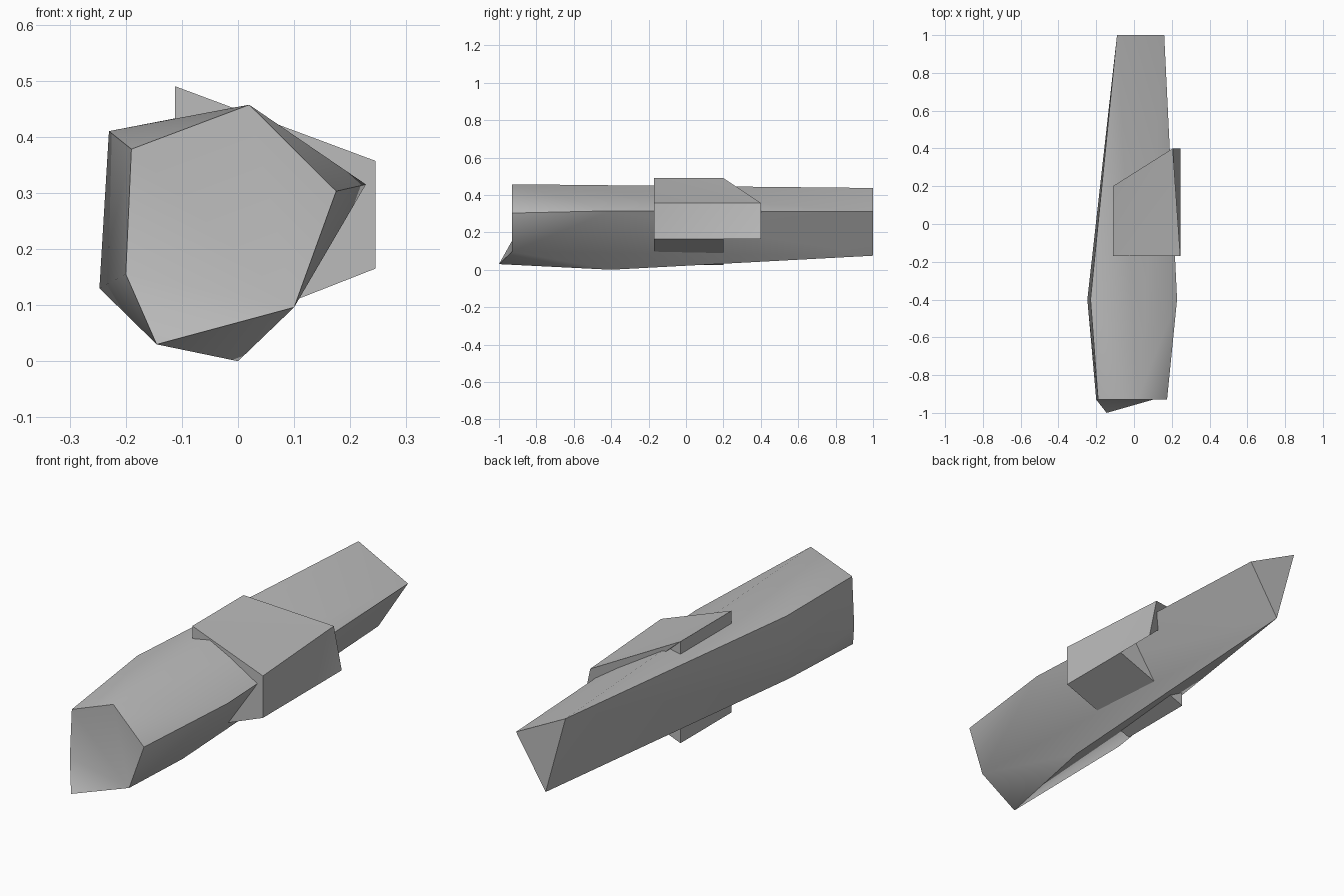
import bpy, bmesh, math

if "Cube" in bpy.data.objects:
    bpy.data.objects.remove(bpy.data.objects["Cube"], do_unlink=True)

grey = bpy.data.materials.new("plain grey")
grey.use_nodes = True
colour = (0.5, 0.5, 0.5, 1)
grey.diffuse_color = colour
grey.node_tree.nodes["Principled BSDF"].inputs["Base Color"].default_value = colour


def finish(name, bm, angle):
    """Turn a bmesh into a shaded, coloured object."""
    bmesh.ops.recalc_face_normals(bm, faces=bm.faces[:])
    mesh = bpy.data.meshes.new(name)
    bm.to_mesh(mesh)
    bm.free()
    mesh.materials.append(grey)
    obj = bpy.data.objects.new(name, mesh)
    bpy.context.collection.objects.link(obj)
    bpy.ops.object.select_all(action='DESELECT')
    obj.select_set(True)
    bpy.context.view_layer.objects.active = obj
    bpy.ops.object.shade_smooth_by_angle(angle=math.radians(angle))


def section(bm, y, points):
    return [bm.verts.new((x, y, z)) for x, z in points]


# Body: faceted skin stretched over three cross-sections
bm = bmesh.new()
front = section(bm, -0.93, [(-0.20, 0.155), (-0.19, 0.378), (0.02, 0.457),
                            (0.175, 0.303), (0.10, 0.096)])
tip = section(bm, -1.0, [(-0.145, 0.03)])
section(bm, -0.4, [(0.228, 0.315), (-0.23, 0.41), (-0.247, 0.13), (0, 0)])
section(bm, 1.0, [(0.16, 0.31), (-0.09, 0.437), (0.01, 0.075)])
bmesh.ops.convex_hull(bm, input=bm.verts[:])

# Front end: flat pentagon with a projecting lower lip
ends = set(front + tip)
caps = [f for f in bm.faces if all(v in ends for v in f.verts)]
bmesh.ops.delete(bm, geom=caps, context='FACES_ONLY')
bmesh.ops.delete(bm, geom=[e for e in bm.edges if not e.link_faces], context='EDGES')
bm.faces.new(front)
bm.faces.new([front[0], front[4], tip[0]])
finish("body", bm, 40)

# Housing: slanted block through the body, longer on its outer side
bm = bmesh.new()
outline = [(-0.112, 0.49), (0.245, 0.357), (0.245, 0.165), (-0.112, 0.025)]
a = section(bm, -0.17, outline)
b = section(bm, 0.20, outline)
c = section(bm, 0.40, [(0.205, 0.357), (0.245, 0.165)])
bm.verts.remove(b[1])
for face in ([a[0], a[1], a[2], a[3]],        # front
             [a[0], a[3], b[3], b[0]],        # inner side
             [a[3], a[2], b[2], b[3]],        # underside
             [a[0], a[1], c[0]], [a[0], c[0], b[0]],    # top
             [a[1], a[2], c[0]], [a[2], b[2], c[1]], [a[2], c[1], c[0]],  # outer side
             [b[0], c[0], c[1]], [b[0], c[1], b[2]], [b[0], b[2], b[3]]):  # back
    if face != [a[2], b[2], c[1]]:
        bm.faces.new(face)
# Straight lower edge of the outer side
bm.faces.new([a[2], b[2], c[1]])
finish("side_housing", bm, 20)
